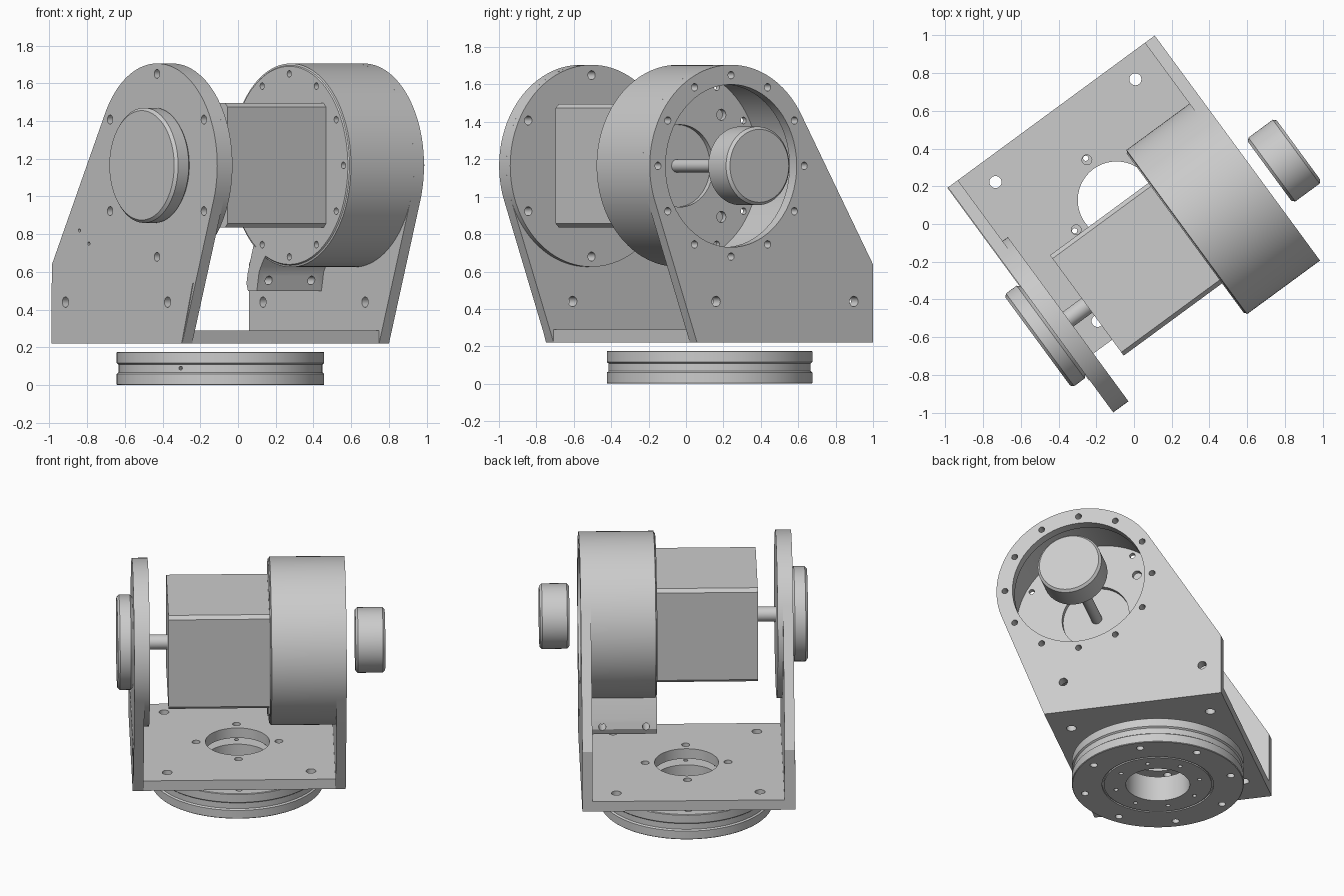
import bpy, bmesh
from math import pi, sin, cos, atan2, acos, hypot, radians
from mathutils import Matrix, Vector

cube = bpy.data.objects.get("Cube")
if cube:
    bpy.data.objects.remove(cube, do_unlink=True)

grey = bpy.data.materials.new("machined grey")
grey.use_nodes = True
colour = (0.6, 0.6, 0.6, 1)
grey.diffuse_color = colour
grey.node_tree.nodes["Principled BSDF"].inputs["Base Color"].default_value = colour

# Everything is laid out with the shaft along x, then turned into place
TURN = Matrix.Rotation(radians(36.3), 4, 'Z')
AXIS_Y, AXIS_Z = -0.20, 1.165       # shaft centre line
BASE_Y = 0.157                      # turntable centre
OUT, IN = 0.68, 0.615               # side plate faces
R = 0.54
SHAFT = Matrix.Translation((0, AXIS_Y, AXIS_Z)) @ Matrix.Rotation(pi / 2, 4, 'Y')
TABLE = Matrix.Translation((0, BASE_Y, 0))


def add_cylinder(bm, p, q, r, seg=24):
    p, q = Vector(p), Vector(q)
    d = q - p
    m = Matrix.Translation((p + q) / 2) @ d.to_track_quat('Z', 'Y').to_matrix().to_4x4()
    bmesh.ops.create_cone(bm, cap_ends=True, segments=seg, radius1=r, radius2=r,
                          depth=d.length, matrix=m)


def finish(name, bm, holes=()):
    """Make the object, drill its holes and turn it into place."""
    bmesh.ops.recalc_face_normals(bm, faces=bm.faces)
    mesh = bpy.data.meshes.new(name)
    bm.to_mesh(mesh)
    bm.free()
    obj = bpy.data.objects.new(name, mesh)
    bpy.context.collection.objects.link(obj)
    if holes:
        cb = bmesh.new()
        for p, q, r in holes:
            add_cylinder(cb, p, q, r, 64 if r > 0.1 else 20)
        cm = bpy.data.meshes.new("drill")
        cb.to_mesh(cm)
        cb.free()
        drill = bpy.data.objects.new("drill", cm)
        drill.hide_render = True
        bpy.context.collection.objects.link(drill)
        mod = obj.modifiers.new("holes", 'BOOLEAN')
        mod.object, mod.operation, mod.solver = drill, 'DIFFERENCE', 'EXACT'
        deps = bpy.context.evaluated_depsgraph_get()
        obj.data = bpy.data.meshes.new_from_object(obj.evaluated_get(deps))
        obj.modifiers.clear()
        bpy.data.objects.remove(drill, do_unlink=True)
    obj.data.transform(TURN)
    obj.data.materials.clear()
    obj.data.materials.append(grey)
    bpy.ops.object.select_all(action='DESELECT')
    obj.select_set(True)
    bpy.context.view_layer.objects.active = obj
    bpy.ops.object.shade_smooth_by_angle(angle=radians(30))
    return obj


def lathe(name, pts, place, holes=(), closed=False, seg=96):
    """Spin a (radius, height) profile about the placed z axis."""
    bm = bmesh.new()
    vs = [bm.verts.new((r, 0, h)) for r, h in pts]
    pairs = list(zip(vs, vs[1:])) + ([(vs[-1], vs[0])] if closed else [])
    es = [bm.edges.new(e) for e in pairs]
    bmesh.ops.spin(bm, geom=vs + es, axis=(0, 0, 1), cent=(0, 0, 0),
                   angle=2 * pi, steps=seg, use_duplicate=False)
    bmesh.ops.remove_doubles(bm, verts=bm.verts, dist=1e-5)
    bm.transform(place)
    return finish(name, bm, holes)


def rod(name, x0, x1, r, c=0.0):
    """Solid round part on the shaft line, with both rims chamfered by c."""
    pts = [(0, x0), (r - c, x0), (r, x0 + c), (r, x1 - c), (r - c, x1), (0, x1)]
    return lathe(name, pts, SHAFT)


def prism(name, pts, x0, x1, holes=()):
    """Extrude a (y, z) outline along the shaft direction."""
    bm = bmesh.new()
    face = bm.faces.new([bm.verts.new((x0, y, z)) for y, z in pts])
    ext = bmesh.ops.extrude_face_region(bm, geom=[face])
    bmesh.ops.translate(bm, vec=(x1 - x0, 0, 0),
                        verts=[v for v in ext["geom"] if isinstance(v, bmesh.types.BMVert)])
    return finish(name, bm, holes)


def bolt_circle(n, radius, r, x0, x1, start=0.0):
    spots = [(AXIS_Y + radius * cos(a), AXIS_Z + radius * sin(a))
             for a in (start + 2 * pi * i / n for i in range(n))]
    return [((x0, y, z), (x1, y, z), r) for y, z in spots]


def table_circle(n, radius, r, z0, z1):
    spots = [(radius * cos(2 * pi * i / n), BASE_Y + radius * sin(2 * pi * i / n))
             for i in range(n)]
    return [((x, y, z0), (x, y, z1), r) for x, y in spots]


# Side plate outline: a round head with tangents down to the foot
FRONT, BACK, FLOOR = -0.426, 0.74, 0.22


def tangent(y, z, side):
    dy, dz = y - AXIS_Y, z - AXIS_Z
    return atan2(dz, dy) + side * acos(R / hypot(dy, dz))


a0 = tangent(BACK, 0.64, 1)
a1 = tangent(FRONT, FLOOR, -1) + 2 * pi
arc = [a0 + (a1 - a0) * i / 60 for i in range(61)]
outline = [(FRONT, FLOOR), (BACK, FLOOR), (BACK, 0.64)]
outline += [(AXIS_Y + R * cos(a), AXIS_Z + R * sin(a)) for a in arc]


def foot_holes(x0, x1):
    return [((x0, BASE_Y + s * 0.457, 0.44), (x1, BASE_Y + s * 0.457, 0.44), 0.028)
            for s in (-1, 1)]


# Left-hand bearing plate with its inner boss and thin foot pad
six = bolt_circle(6, 0.485, 0.024, -0.8, -0.5, pi / 2)
pins = [((-0.8, y, z), (-0.5, y, z), 0.009) for y, z in ((0.494, 0.82), (0.41, 0.75))]
prism("bearing_plate", outline, -OUT, -IN, six + foot_holes(-0.8, -0.5) + pins)
lathe("bearing_boss", [(0, -IN), (R, -IN), (R, -0.58), (0, -0.58)], SHAFT, six)
prism("foot_pad", [(FRONT, FLOOR), (BACK, FLOOR), (BACK, 0.54), (-0.526, 0.54)],
      -OUT - 0.004, -OUT, foot_holes(-0.8, -0.5))
rod("bearing_cap", -0.78, -OUT, 0.305, 0.015)

# Right-hand drive plate and the hollow drum behind it
prism("drive_plate", outline, IN, OUT,
      bolt_circle(12, 0.485, 0.02, 0.55, 0.75) + foot_holes(0.55, 0.75)
      + [((0.55, AXIS_Y, AXIS_Z), (0.75, AXIS_Y, AXIS_Z), 0.435)])
lathe("drum", [(0.22, 0.19), (0.525, 0.19), (0.53, 0.197), (R, 0.2), (R, IN),
               (0.52, IN), (0.52, 0.22), (0.22, 0.22)], SHAFT,
      bolt_circle(12, 0.485, 0.018, 0.1, 0.3)
      + bolt_circle(4, 0.386, 0.03, 0.1, 0.3, pi / 4), closed=True)

# Clamp tab hanging below the drum
prism("drum_tab", [(0.09, 0.5), (0.17, 0.5), (0.183, 0.54), (0.17, 0.6), (0.12, 0.74),
                   (0.0, 0.7), (0.04, 0.65), (0.07, 0.6)], 0.19, IN,
      [((x, 0.0, 0.555), (x, 0.3, 0.555), 0.023) for x in (0.26, 0.54)])

# Motor body with chamfered long edges, shafts and knob
h, c = 0.33, 0.022
corners = [(h, c - h), (h, h - c), (h - c, h), (c - h, h),
           (-h, h - c), (-h, c - h), (c - h, -h), (h - c, -h)]
prism("motor", [(AXIS_Y + y, AXIS_Z + z) for y, z in corners], -0.457, 0.19)
rod("rear_shaft", -0.59, -0.45, 0.048)
rod("front_shaft", 0.18, 0.6, 0.035, 0.004)
rod("knob", 0.745, 0.935, 0.21, 0.015)

# Base plate between the side plates
corner_holes = [((x, BASE_Y + s * 0.457, 0.1), (x, BASE_Y + s * 0.457, 0.4), 0.032)
                for x in (-0.46, 0.46) for s in (-1, 1)]
prism("base_plate", [(FRONT, FLOOR), (BACK, FLOOR), (BACK, 0.29), (FRONT, 0.29)], -IN, IN,
      corner_holes + table_circle(4, 0.265, 0.026, 0.1, 0.4)
      + [((0, BASE_Y, 0.1), (0, BASE_Y, 0.4), 0.205)])

# Turntable ring with a rim groove and a fine groove on each face
low = [(0.205, 0), (0.345, 0), (0.345, 0.01), (0.357, 0.01), (0.357, 0), (0.546, 0),
       (0.55, 0.004), (0.55, 0.06), (0.54, 0.068)]
high = [(r, 0.176 - z) for r, z in reversed(low)]
pin = Vector((-0.86, -0.51, 0))
mid = Vector((0, BASE_Y, 0.09))
lathe("turntable", low + high, TABLE,
      table_circle(8, 0.48, 0.024, -0.1, 0.3) + table_circle(8, 0.275, 0.014, -0.1, 0.3)
      + [(mid + pin * 0.5, mid + pin * 0.6, 0.01)], closed=True)
